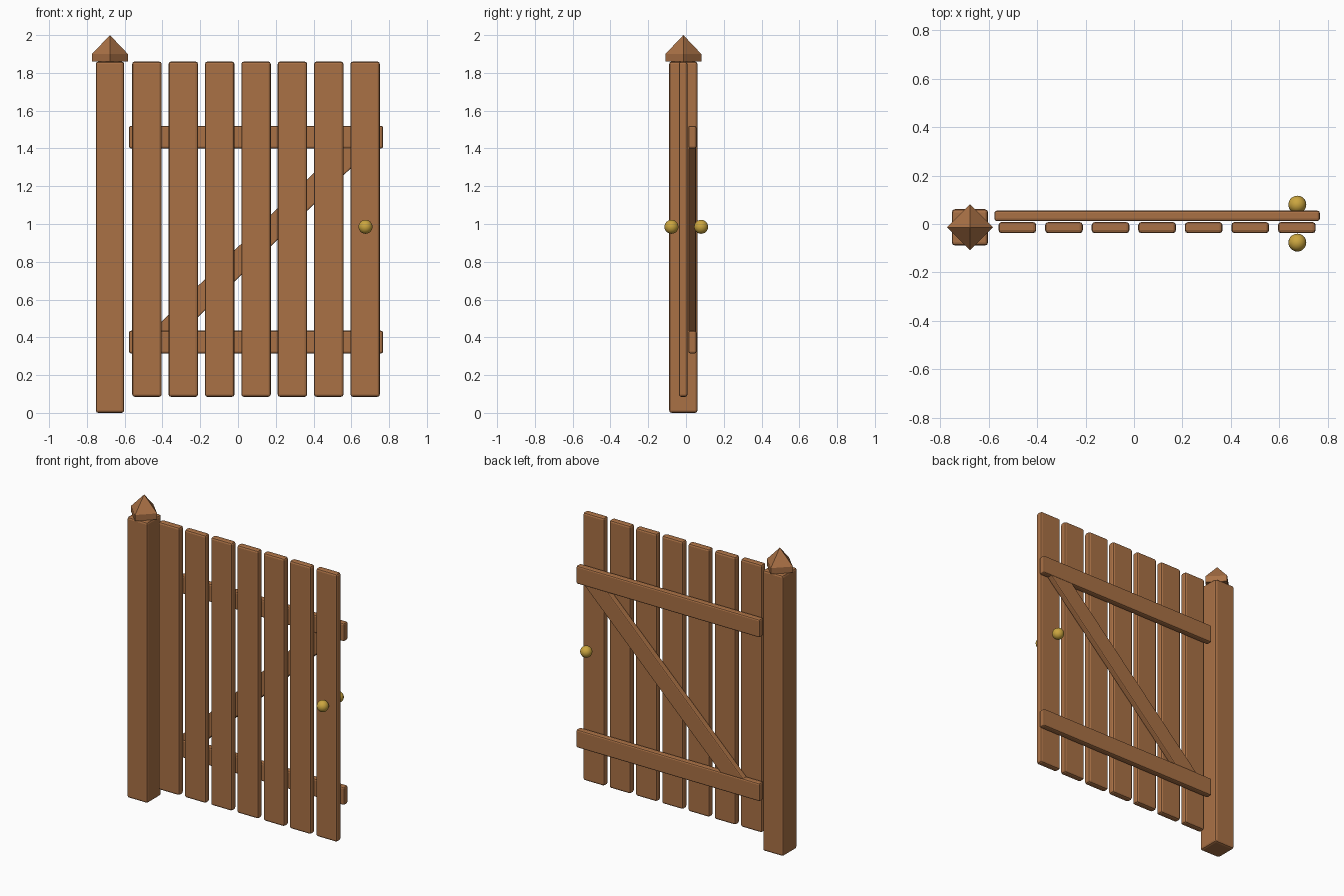
import bpy, bmesh, math

if "Cube" in bpy.data.objects:
    bpy.data.objects.remove(bpy.data.objects["Cube"])

def material(name, rgb):
    m = bpy.data.materials.new(name)
    m.diffuse_color = (*rgb, 1)
    m.use_nodes = True
    m.node_tree.nodes["Principled BSDF"].inputs["Base Color"].default_value = m.diffuse_color
    return m

WOOD = material("brown wood", (0.40, 0.165, 0.06))
BRASS = material("brass", (0.60, 0.38, 0.05))

def prism(name, bottom, top, bevel=0, segments=2):
    """Solid between two matching outlines."""
    bm = bmesh.new()
    a = [bm.verts.new(p) for p in bottom]
    b = [bm.verts.new(p) for p in top]
    n = len(a)
    bm.faces.new(a[::-1])
    bm.faces.new(b)
    for i in range(n):
        j = (i + 1) % n
        bm.faces.new((a[i], a[j], b[j], b[i]))
    bmesh.ops.recalc_face_normals(bm, faces=bm.faces)
    if bevel:
        bmesh.ops.bevel(bm, geom=bm.edges[:], offset=bevel, segments=segments,
                        profile=0.5, affect='EDGES')
    return finish(name, bm)

def finish(name, bm, mat=WOOD):
    mesh = bpy.data.meshes.new(name)
    bm.to_mesh(mesh)
    bm.free()
    mesh.materials.append(mat)
    ob = bpy.data.objects.new(name, mesh)
    bpy.context.collection.objects.link(ob)
    return ob

def box(name, x0, x1, y0, y1, z0, z1, bevel, segments=2):
    rect = [(x0, y0), (x1, y0), (x1, y1), (x0, y1)]
    return prism(name, [(x, y, z0) for x, y in rect], [(x, y, z1) for x, y in rect], bevel, segments)

# Post
PX, PY = -0.678, -0.014
box("post", PX - 0.075, PX + 0.075, PY - 0.075, PY + 0.075, 0, 1.86, 0.013)

# Pointed cap, corners turned toward the axes
bm = bmesh.new()
ring = [(PX + 0.095 * math.cos(i * math.pi / 2), PY + 0.095 * math.sin(i * math.pi / 2)) for i in range(4)]
low = [bm.verts.new((x, y, 1.86)) for x, y in ring]
mid = [bm.verts.new((x, y, 1.90)) for x, y in ring]
tip = bm.verts.new((PX, PY, 2.0))
bm.faces.new(low[::-1])
for i in range(4):
    j = (i + 1) % 4
    bm.faces.new((low[i], low[j], mid[j], mid[i]))
    bm.faces.new((mid[i], mid[j], tip))
finish("post_cap", bm)

# Upright planks
for i in range(7):
    cx = -0.482 + i * 0.1925
    box(f"plank_{i + 1}", cx - 0.078, cx + 0.078, -0.038, 0.008, 0.085, 1.86, 0.013)

# Cross rails
for name, z in (("lower_rail", 0.315), ("upper_rail", 1.40)):
    box(name, -0.577, 0.768, 0.012, 0.055, z, z + 0.12, 0.01)

# Diagonal brace, cut level against the rails
outline = [(-0.46, 0.43), (-0.29, 0.43), (0.71, 1.405), (0.54, 1.405)]
prism("brace", [(x, 0.014, z) for x, z in outline], [(x, 0.053, z) for x, z in outline], 0.006)

# Knobs on both sides
for name, y in (("front_knob", -0.077), ("back_knob", 0.08)):
    bm = bmesh.new()
    bmesh.ops.create_uvsphere(bm, u_segments=20, v_segments=12, radius=0.037)
    bmesh.ops.translate(bm, vec=(0.675, y, 0.985), verts=bm.verts)
    for f in bm.faces:
        f.smooth = True
    finish(name, bm, BRASS)
